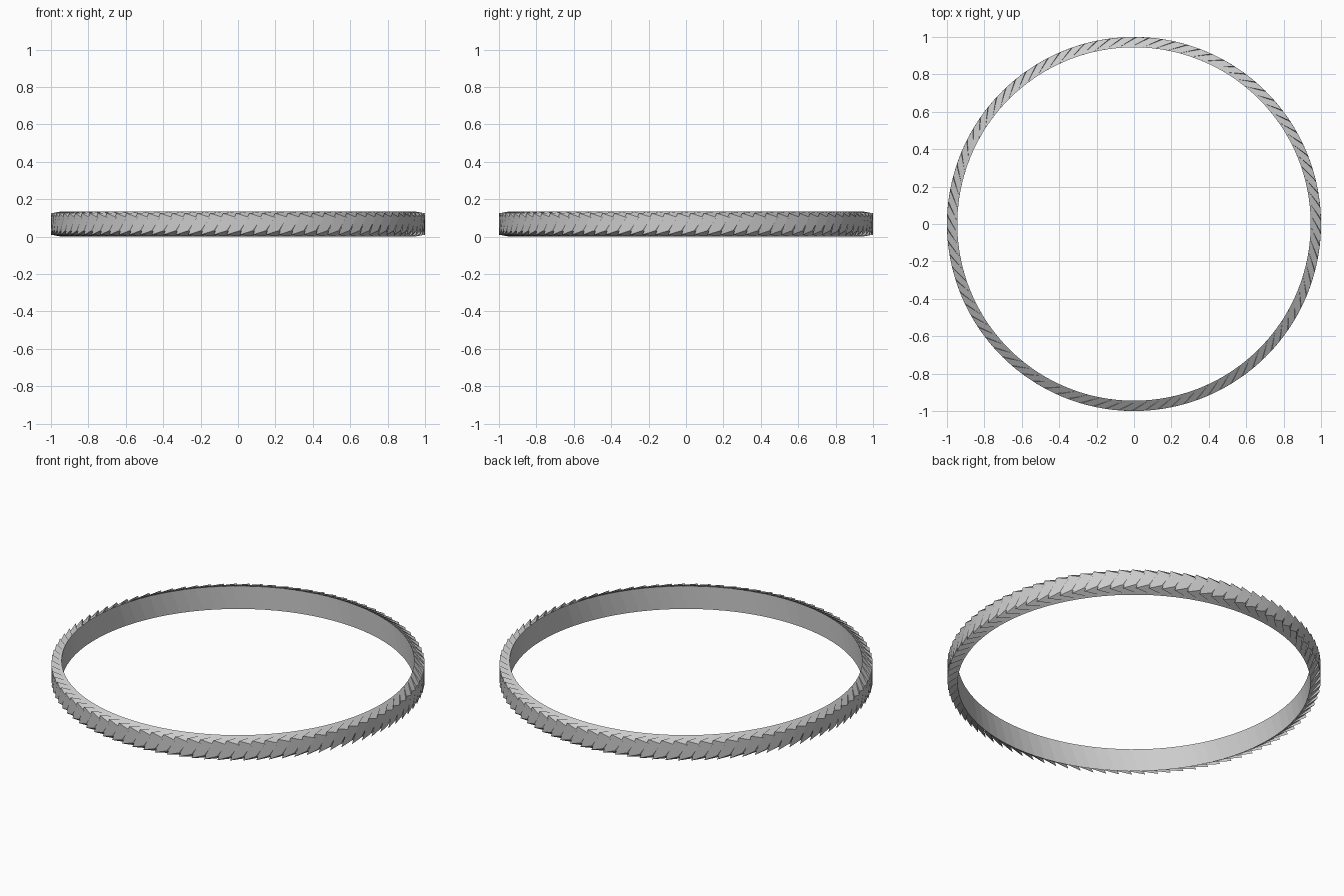
import bpy, bmesh
from math import cos, sin, pi

if "Cube" in bpy.data.objects:
    bpy.data.objects.remove(bpy.data.objects["Cube"])

N = 90
STEP = 2 * pi / N
R_OUT, R_IN = 1.0, 0.945
LEAN = 0.05     # sideways lean of a plate, bottom to top
RAKE = 0.10     # sideways sweep of a plate, outside to inside
H = 0.135

bm = bmesh.new()


def point(r, angle, z):
    return bm.verts.new((r * cos(angle), r * sin(angle), z))


# swept, leaning plates with tapered outer ends
for i in range(N):
    sides = []
    for k, taper in ((0, 0.010), (1, 0.032)):
        a = (i + k) * STEP
        sides.append([
            point(R_OUT, a - LEAN / 2, taper),
            point(R_OUT, a + LEAN / 2, H - taper),
            point(R_IN, a + RAKE + LEAN / 2, H),
            point(R_IN, a + RAKE - LEAN / 2, 0),
        ])
    p, q = sides
    bm.faces.new(p[::-1])
    bm.faces.new(q)
    for j in range(4):
        n = (j + 1) % 4
        bm.faces.new((p[j], p[n], q[n], q[j]))

bmesh.ops.recalc_face_normals(bm, faces=bm.faces[:])
mesh = bpy.data.meshes.new("plated_ring")
bm.to_mesh(mesh)
bm.free()
ring = bpy.data.objects.new("plated_ring", mesh)
bpy.context.collection.objects.link(ring)
